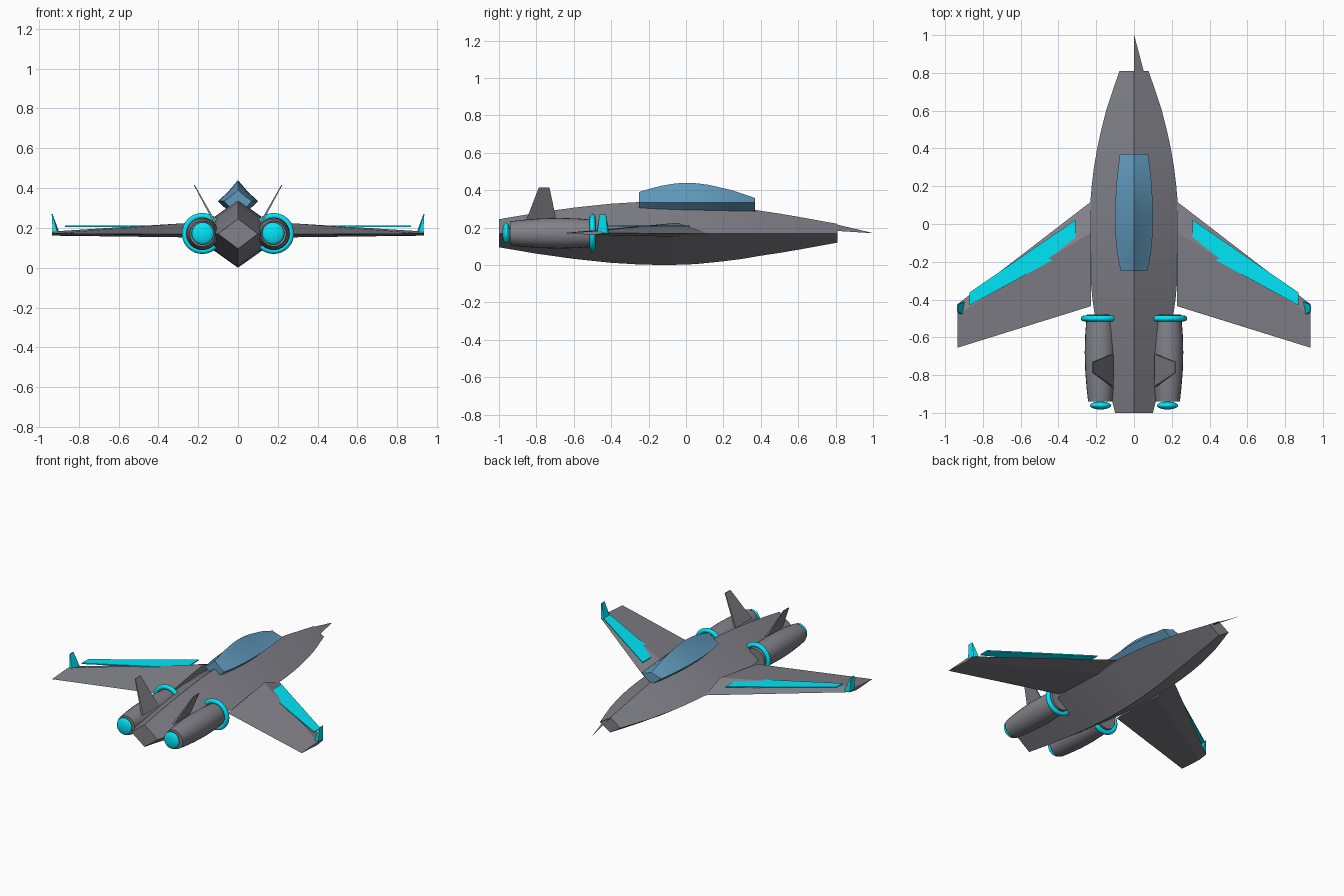
import bpy, math
from math import radians

if "Cube" in bpy.data.objects:
    bpy.data.objects.remove(bpy.data.objects["Cube"])


def material(name, rgb):
    m = bpy.data.materials.new(name)
    m.diffuse_color = (*rgb, 1)
    m.use_nodes = True
    m.node_tree.nodes["Principled BSDF"].inputs["Base Color"].default_value = m.diffuse_color
    return m


CYAN = material("cyan", (0.0, 0.80, 0.95))
GLASS = material("glass", (0.12, 0.33, 0.52))
HULL = material("hull", (0.22, 0.22, 0.25))


def smooth(obj, angle=30):
    bpy.ops.object.select_all(action='DESELECT')
    obj.select_set(True)
    bpy.context.view_layer.objects.active = obj
    bpy.ops.object.shade_smooth_by_angle(angle=radians(angle))


def loft(name, rings, mat=HULL):
    """Skin a list of equal-length point rings and cap both ends."""
    n = len(rings[0])
    verts = [p for r in rings for p in r]
    faces = [list(range(n)), list(range(len(verts) - n, len(verts)))]
    for i in range(len(rings) - 1):
        for j in range(n):
            k = (j + 1) % n
            faces.append([i * n + j, i * n + k, (i + 1) * n + k, (i + 1) * n + j])
    me = bpy.data.meshes.new(name)
    me.from_pydata(verts, [], faces)
    obj = bpy.data.objects.new(name, me)
    bpy.context.collection.objects.link(obj)
    me.materials.append(mat)
    bpy.context.view_layer.objects.active = obj
    bpy.ops.object.select_all(action='DESELECT')
    obj.select_set(True)
    bpy.ops.object.mode_set(mode='EDIT')
    bpy.ops.mesh.select_all(action='SELECT')
    bpy.ops.mesh.normals_make_consistent(inside=False)
    bpy.ops.object.mode_set(mode='OBJECT')
    return obj


def diamond(y, w, h, z):
    return [(0, y, z + h), (w, y, z), (0, y, z - h), (-w, y, z)]


# Fuselage: diamond sections from tail to nose (y, half width, half height)
body = [(-1, .10, .075), (-.8, .15, .109), (-.6, .19, .137), (-.4, .22, .158),
        (-.25, .233, .167), (-.1, .239, .17), (.05, .237, .165), (.2, .224, .15), (.3, .212, .137),
        (.4, .195, .12), (.5, .173, .105), (.6, .148, .088), (.7, .115, .07), (.81, .077, .05)]
smooth(loft("fuselage", [diamond(y, w, h, .17) for y, w, h in body]))

# Nose spike: thin one-sided sliver
loft("nose_spike", [[(0, .80, .218), (.054, .80, .183), (.04, .80, .183)],
                    [(0, 1, .171), (.001, 1, .170), (0, 1, .170)]])

# Canopy
glass = [(-.25, .07, .057), (-.19, .083, .075), (-.13, .092, .09), (-.06, .098, .102),
         (0, .1, .106), (.06, .1, .103), (.12, .099, .095), (.25, .09, .065), (.37, .075, .024)]
rings = []
for y, w, h in glass:
    rings.append([(0, y, .334 + h), (w * .45, y, .334 + h * .5), (w, y, .334),
                  (0, y, .334 - h * .5 - .045),
                  (-w, y, .334), (-w * .45, y, .334 + h * .5)])
smooth(loft("canopy", rings, GLASS))

for s, side in ((1, "right"), (-1, "left")):
    def mirrored(rings):
        return [[(s * x, y, z) for x, y, z in r] for r in rings]

    # Swept wing
    loft("wing_" + side, mirrored([
        [(.228, .118, .168), (.228, -.045, .226), (.228, -.435, .168), (.228, -.06, .152)],
        [(.935, -.425, .171), (.935, -.48, .182), (.935, -.655, .171), (.935, -.49, .161)]]))

    # Leading edge strip
    loft("wing_strip_" + side, mirrored(
        [[(.31, .022, z), (.87, -.362, z), (.87, -.43, z), (.31, -.125, z)]
         for z in (.205, .212)]), CYAN)

    # Winglet
    loft("winglet_" + side, mirrored([
        [(.895, -.41, .17), (.93, -.42, .17), (.93, -.475, .17), (.905, -.48, .17)],
        [(.932, -.428, .27), (.936, -.428, .27), (.936, -.462, .27), (.932, -.462, .27)]]), CYAN)

    # Canted tail fin
    loft("tail_fin_" + side, mirrored([
        [(.108, -.69, .225), (.122, -.69, .225), (.122, -.86, .225), (.108, -.86, .225)],
        [(.217, -.73, .415), (.222, -.73, .415), (.222, -.787, .415), (.217, -.787, .415)]]))

    # Engine pod
    pod = [(-.94, .064), (-.87, .072), (-.78, .079), (-.68, .082), (-.58, .079), (-.48, .071)]
    smooth(loft("engine_" + side, [
        [(s * .179 + r * math.cos(a * math.tau / 24), y, .17 + r * math.sin(a * math.tau / 24))
         for a in range(24)] for y, r in pod]), 40)

    # Intake ring
    bpy.ops.mesh.primitive_torus_add(major_radius=.088, minor_radius=.015, major_segments=32,
                                     minor_segments=12, location=(s * .179, -.5, .172),
                                     rotation=(radians(90), 0, 0))
    ring = bpy.context.object
    ring.name = "intake_ring_" + side
    ring.data.materials.append(CYAN)
    smooth(ring, 60)

    # Exhaust glow
    bpy.ops.mesh.primitive_uv_sphere_add(segments=24, ring_count=12, radius=1,
                                         location=(s * .177, -.961, .172))
    glow = bpy.context.object
    glow.name = "exhaust_glow_" + side
    glow.scale = (.056, .021, .056)
    glow.data.materials.append(CYAN)
    smooth(glow, 60)
